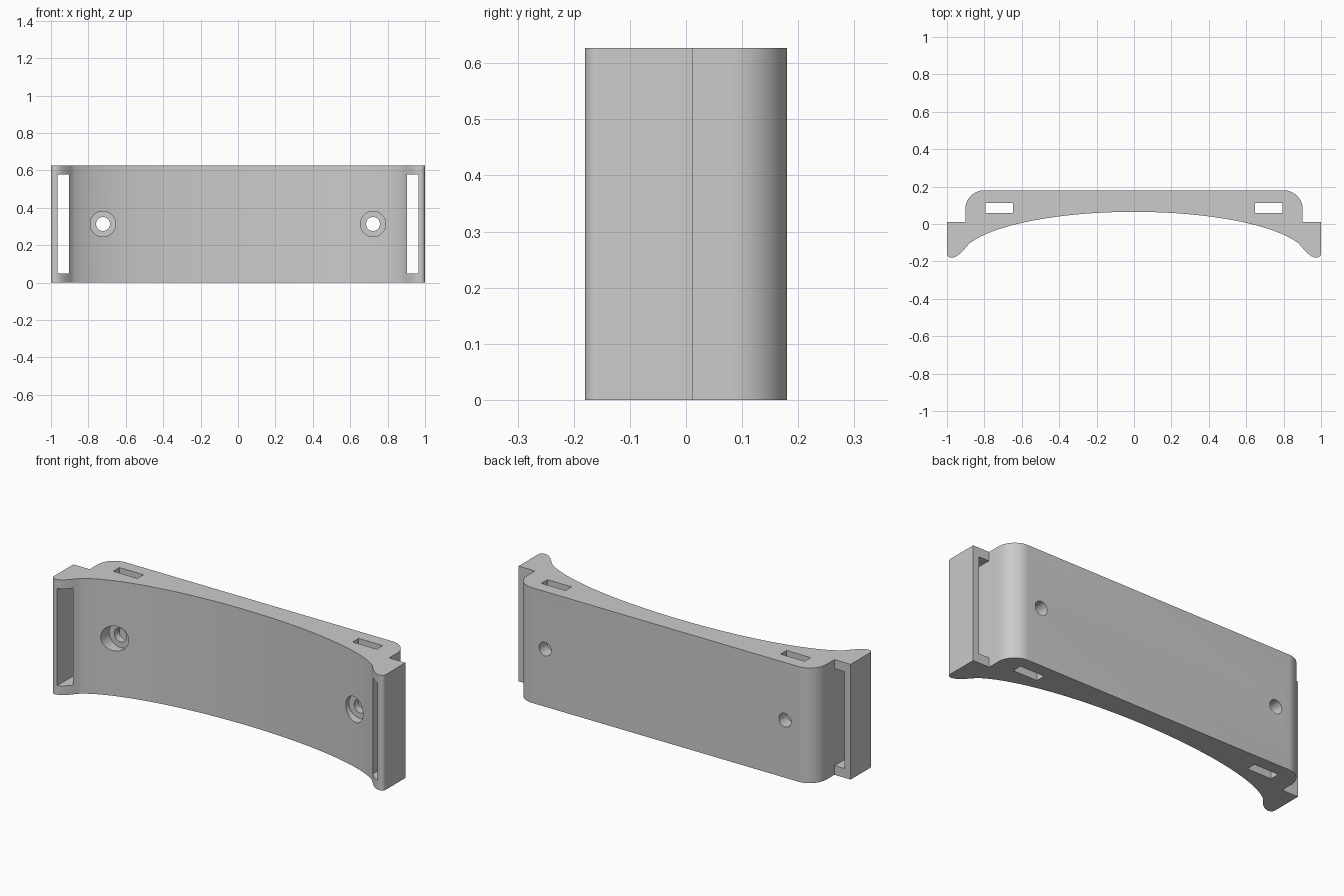
import bpy, bmesh, math
from mathutils import Matrix

if "Cube" in bpy.data.objects:
    bpy.data.objects.remove(bpy.data.objects["Cube"], do_unlink=True)

HEIGHT = 0.627

grey = bpy.data.materials.new("plain grey")
grey.use_nodes = True
grey.diffuse_color = (0.6, 0.6, 0.6, 1)
grey.node_tree.nodes["Principled BSDF"].inputs["Base Color"].default_value = (0.6, 0.6, 0.6, 1)


def arc(cx, cy, r, start, end, n):
    angles = [math.radians(start + (end - start) * i / n) for i in range(n + 1)]
    return [(cx + r * math.cos(a), cy + r * math.sin(a)) for a in angles]


def bezier(a, b, c, d, n):
    out = []
    for i in range(1, n + 1):
        t = i / n
        w = ((1 - t) ** 3, 3 * t * (1 - t) ** 2, 3 * t * t * (1 - t), t ** 3)
        out.append(tuple(sum(k * p[j] for k, p in zip(w, (a, b, c, d))) for j in (0, 1)))
    return out


def to_object(name, bm):
    bmesh.ops.recalc_face_normals(bm, faces=bm.faces)
    mesh = bpy.data.meshes.new(name)
    bm.to_mesh(mesh)
    bm.free()
    mesh.materials.append(grey)
    obj = bpy.data.objects.new(name, mesh)
    bpy.context.collection.objects.link(obj)
    return obj


def box(name, low, high):
    bm = bmesh.new()
    bmesh.ops.create_cube(bm, size=1)
    for v in bm.verts:
        v.co = [(l + h) / 2 + c * (h - l) for l, h, c in zip(low, high, v.co)]
    return to_object(name, bm)


def bore(name, x, radius, y0, y1):
    bm = bmesh.new()
    place = Matrix.Translation((x, (y0 + y1) / 2, HEIGHT / 2)) @ Matrix.Rotation(math.pi / 2, 4, "X")
    bmesh.ops.create_cone(bm, cap_ends=True, segments=40, radius1=radius, radius2=radius,
                          depth=y1 - y0, matrix=place)
    return to_object(name, bm)


# Right half of the plan outline: hollow front, rounded foot, step, rounded back
half = []
for i in range(25):
    x = 0.88 * math.sin(math.pi / 2 * i / 24)
    half.append((x, 0.065 - 0.25 * (1 - math.sqrt(1 - (x / 0.93) ** 2))))
px, py = half[-1]
half += bezier((px, py), (px + 0.022, py - 0.022), (0.935, -0.178), (0.975, -0.18), 10)
half += arc(0.978, -0.158, 0.022, -80, 0, 6)
half += [(1, 0.012), (0.902, 0.012)]
half += arc(0.802, 0.08, 0.1, 0, 90, 14)
outline = half + [(-x, y) for x, y in reversed(half) if x > 1e-6]

# Curved bracket body
bm = bmesh.new()
base = bm.faces.new([bm.verts.new((x, y, 0)) for x, y in outline])
top = bmesh.ops.extrude_face_region(bm, geom=[base])["geom"]
bmesh.ops.translate(bm, vec=(0, 0, HEIGHT), verts=[g for g in top if isinstance(g, bmesh.types.BMVert)])
body = to_object("bracket_body", bm)

# Strap slots, upright slots and counterbored screw holes on each side
cutters = []
for s in (-1, 1):
    def span(a, b):
        return sorted((s * a, s * b))
    a, b = span(0.9035, 0.964)
    cutters.append(box("strap_slot_cutter", (a, -0.4, 0.05), (b, 0.06, 0.578)))
    a, b = span(0.648, 0.793)
    cutters.append(box("upright_slot_cutter", (a, 0.06, -0.1), (b, 0.112, HEIGHT + 0.1)))
    cutters.append(bore("screw_hole_cutter", s * 0.722, 0.037, -0.4, 0.4))
    cutters.append(bore("counterbore_cutter", s * 0.722, 0.068, -0.4, 0.02))

for c in cutters:
    c.hide_render = True
    mod = body.modifiers.new(c.name, "BOOLEAN")
    mod.operation = "DIFFERENCE"
    mod.solver = "EXACT"
    mod.object = c

# Bake the cuts and drop the cutters
bpy.context.view_layer.update()
cut = bpy.data.meshes.new_from_object(body.evaluated_get(bpy.context.evaluated_depsgraph_get()))
body.modifiers.clear()
body.data = cut
cut.materials.clear()
cut.materials.append(grey)
for p in cut.polygons:
    p.material_index = 0
for c in cutters:
    bpy.data.objects.remove(c, do_unlink=True)

bpy.ops.object.select_all(action="DESELECT")
body.select_set(True)
bpy.context.view_layer.objects.active = body
bpy.ops.object.shade_smooth_by_angle(angle=math.radians(30))
